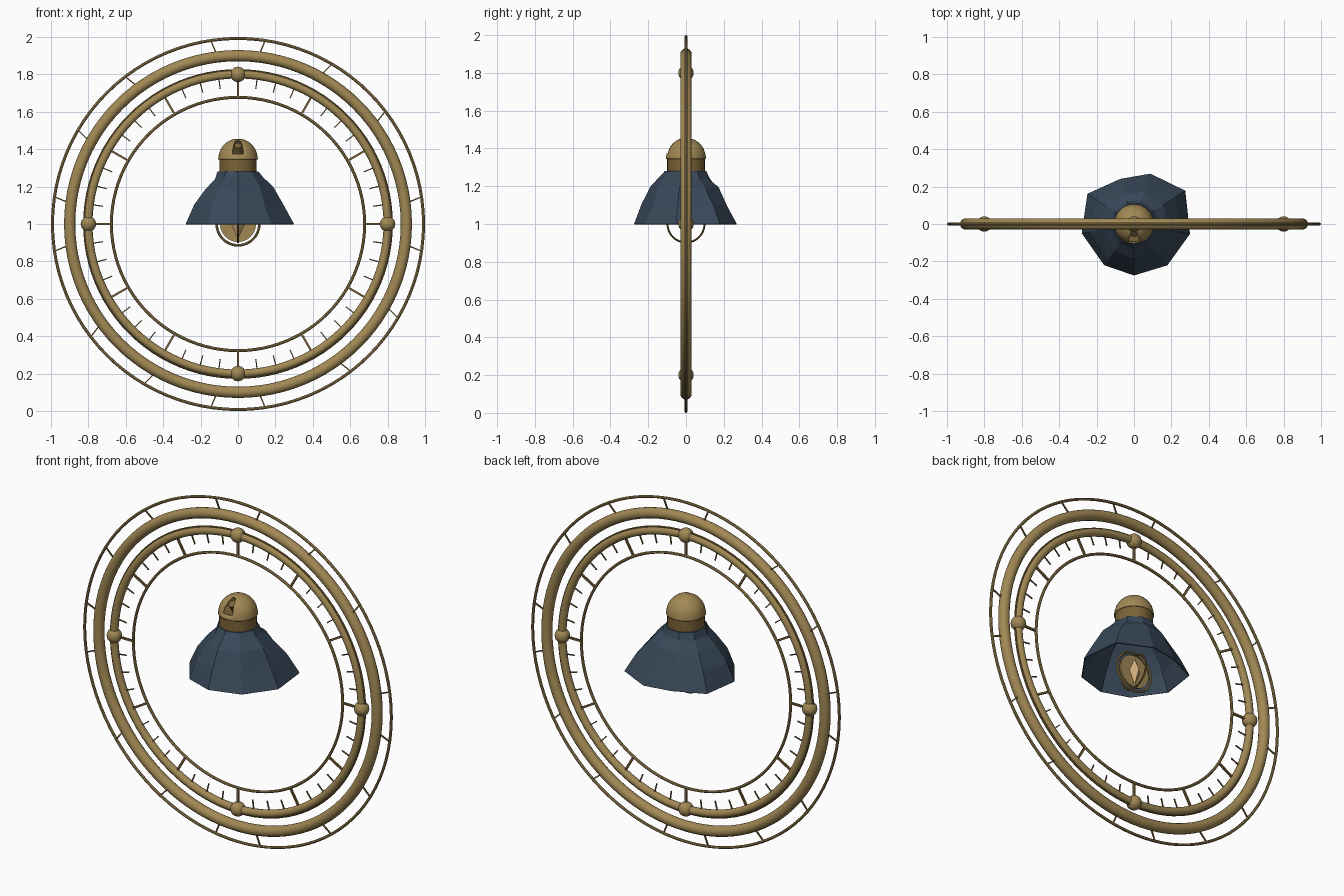
import bpy, bmesh, math, random
from mathutils import Vector, Matrix

if "Cube" in bpy.data.objects:
    bpy.data.objects.remove(bpy.data.objects["Cube"])

random.seed(4)
C = Vector((0, 0, 1))


def material(name, rgb):
    m = bpy.data.materials.new(name)
    m.diffuse_color = (*rgb, 1)
    m.use_nodes = True
    m.node_tree.nodes["Principled BSDF"].inputs["Base Color"].default_value = m.diffuse_color
    return m


BRASS = material("brass", (0.36, 0.25, 0.09))
DARK = material("dark_brass", (0.2, 0.125, 0.04))
NAVY = material("navy", (0.04, 0.065, 0.1))
AMBER = material("amber", (0.65, 0.42, 0.2))


def finish(ob, name, mat, smooth=True):
    ob.name = name
    ob.data.materials.append(mat)
    if smooth:
        bpy.ops.object.select_all(action='DESELECT')
        ob.select_set(True)
        bpy.context.view_layer.objects.active = ob
        bpy.ops.object.shade_smooth_by_angle(angle=math.radians(35))
    return ob


def from_bmesh(bm, name, mat, smooth=True):
    bmesh.ops.recalc_face_normals(bm, faces=bm.faces)
    me = bpy.data.meshes.new(name)
    bm.to_mesh(me)
    bm.free()
    ob = bpy.data.objects.new(name, me)
    bpy.context.collection.objects.link(ob)
    return finish(ob, name, mat, smooth)


def ring(name, radius, tube, mat=BRASS, rot=(math.pi / 2, 0, 0), seg=96, sides=12):
    bpy.ops.mesh.primitive_torus_add(major_radius=radius, minor_radius=tube, major_segments=seg,
                                     minor_segments=sides, location=C, rotation=rot)
    return finish(bpy.context.object, name, mat)


def loft(bm, loops, closed=True):
    rows = [[bm.verts.new(p) for p in loop] for loop in loops]
    n = len(rows[0])
    for a, b in zip(rows, rows[1:]):
        for i in range(n):
            j = (i + 1) % n
            bm.faces.new((a[i], a[j], b[j], b[i]))
    return rows


def polar(r, angle, z):
    return Vector((r * math.cos(angle), r * math.sin(angle), z))


# Concentric rings of the dial
ring("outer_wire_ring", 0.992, 0.008, sides=8)
ring("main_ring", 0.9, 0.03, sides=16)
ring("inner_ring", 0.8, 0.022)
ring("inner_ring_edge", 0.822, 0.006, DARK, sides=6)
ring("hour_wire_ring", 0.677, 0.008, sides=8)

# Four bosses on the inner ring
for k in range(4):
    a = k * math.pi / 2
    bpy.ops.mesh.primitive_uv_sphere_add(segments=24, ring_count=12, radius=0.041,
                                         location=(0.8 * math.cos(a), 0, 1 + 0.8 * math.sin(a)))
    finish(bpy.context.object, f"boss_{k + 1}", BRASS)


def add_bar(bm, p, q, w):
    d = q - p
    m = (Matrix.Translation((p + q) / 2) @ d.to_track_quat('Z', 'Y').to_matrix().to_4x4()
         @ Matrix.Diagonal((w, w, d.length, 1)))
    bmesh.ops.create_cube(bm, size=1, matrix=m)


def on_dial(r, deg):
    a = math.radians(deg)
    return C + Vector((r * math.cos(a), 0, r * math.sin(a)))


# Dial ticks: long at each hour, short between
bm = bmesh.new()
for i in range(48):
    long_tick = i % 4 == 0
    add_bar(bm, on_dial(0.677 if long_tick else 0.728, i * 7.5), on_dial(0.785, i * 7.5),
            0.011 if long_tick else 0.006)
from_bmesh(bm, "dial_ticks", DARK, False)

# Struts between main ring and outer wire
bm = bmesh.new()
for quarter in range(4):
    for deg in (8, 37, 60, 82):
        lean = 1 if deg < 45 else -1
        d = quarter * 90 + deg
        add_bar(bm, on_dial(0.915, d - lean * 0.8), on_dial(0.99, d + lean * 0.4), 0.007)
from_bmesh(bm, "outer_struts", DARK, False)

# Faceted open skirt
rim = [(.327, 33), (.283, 72), (.252, 107), (.297, 147), (.284, 190),
       (.272, 234), (.275, 270), (.284, 309), (.304, 350)]
loops = []
for z, base, blend in [(1.28, .112, 0), (1.245, .132, .05), (1.195, .18, .35),
                       (1.1, .232, .7), (1.0, .28, 1)]:
    loop = []
    for r, deg in rim:
        jitter = random.uniform(-.008, .008) if 0 < blend < 1 else 0
        radius = base * (1 - blend + blend * r / .28) + jitter
        loop.append(polar(radius, math.radians(deg), z + jitter))
    loops.append(loop)
bm = bmesh.new()
rows = loft(bm, loops)
bm.faces.new(rows[0])
skirt = from_bmesh(bm, "skirt", NAVY, False)
solid = skirt.modifiers.new("thickness", 'SOLIDIFY')
solid.thickness = 0.006

# Collar
bpy.ops.mesh.primitive_cylinder_add(vertices=32, radius=0.1, depth=0.085, location=(0, 0, 1.308))
finish(bpy.context.object, "collar", DARK)

# Dome with a slot facing front
N = 40
profile = [(.106, 1.345), (.106, 1.352)]
profile += [(.104 * math.cos(t), 1.352 + .104 * math.sin(t))
            for t in (math.radians(12 + 7.4 * k) for k in range(11))]
bm = bmesh.new()
rows = loft(bm, [[polar(r, 2 * math.pi * i / N, z) for i in range(N)] for r, z in profile])
bm.faces.new(rows[-1])
slot = []
for f in bm.faces:
    c = f.calc_center_median()
    if 1.374 < c.z < 1.452 and c.y < 0 and abs(math.atan2(c.x, -c.y)) < math.radians(18):
        slot.append(f)
bmesh.ops.delete(bm, geom=slot, context='FACES')
dome = from_bmesh(bm, "dome", BRASS)
dome.modifiers.new("thickness", 'SOLIDIFY').thickness = 0.008

# Telescope barrel behind the slot
bm = bmesh.new()
axis = Vector((0, -0.06, 0.065))
bmesh.ops.create_cone(bm, cap_ends=True, segments=16, radius1=0.032, radius2=0.02, depth=axis.length,
                      matrix=Matrix.Translation((0, -0.025, 1.387))
                      @ axis.to_track_quat('Z', 'Y').to_matrix().to_4x4())
from_bmesh(bm, "telescope", DARK)

# Pendulum gimbal: crossed rings, backing disc and crystal
ring("gimbal_front_ring", 0.114, 0.007, seg=48, sides=8)
ring("gimbal_side_ring", 0.098, 0.005, DARK, (0, math.pi / 2, 0), 48, 8)
bpy.ops.mesh.primitive_cylinder_add(vertices=40, radius=0.096, depth=0.01, location=C,
                                    rotation=(math.pi / 2, 0, 0))
finish(bpy.context.object, "gimbal_disc", BRASS)

bm = bmesh.new()
tips = [bm.verts.new((0, 0, z)) for z in (0.91, 1.09)]
belt = [bm.verts.new(polar(0.04, k * math.pi / 2, 1.0)) for k in range(4)]
for k in range(4):
    for tip in tips:
        bm.faces.new((belt[k], belt[(k + 1) % 4], tip))
from_bmesh(bm, "crystal", AMBER, False)
